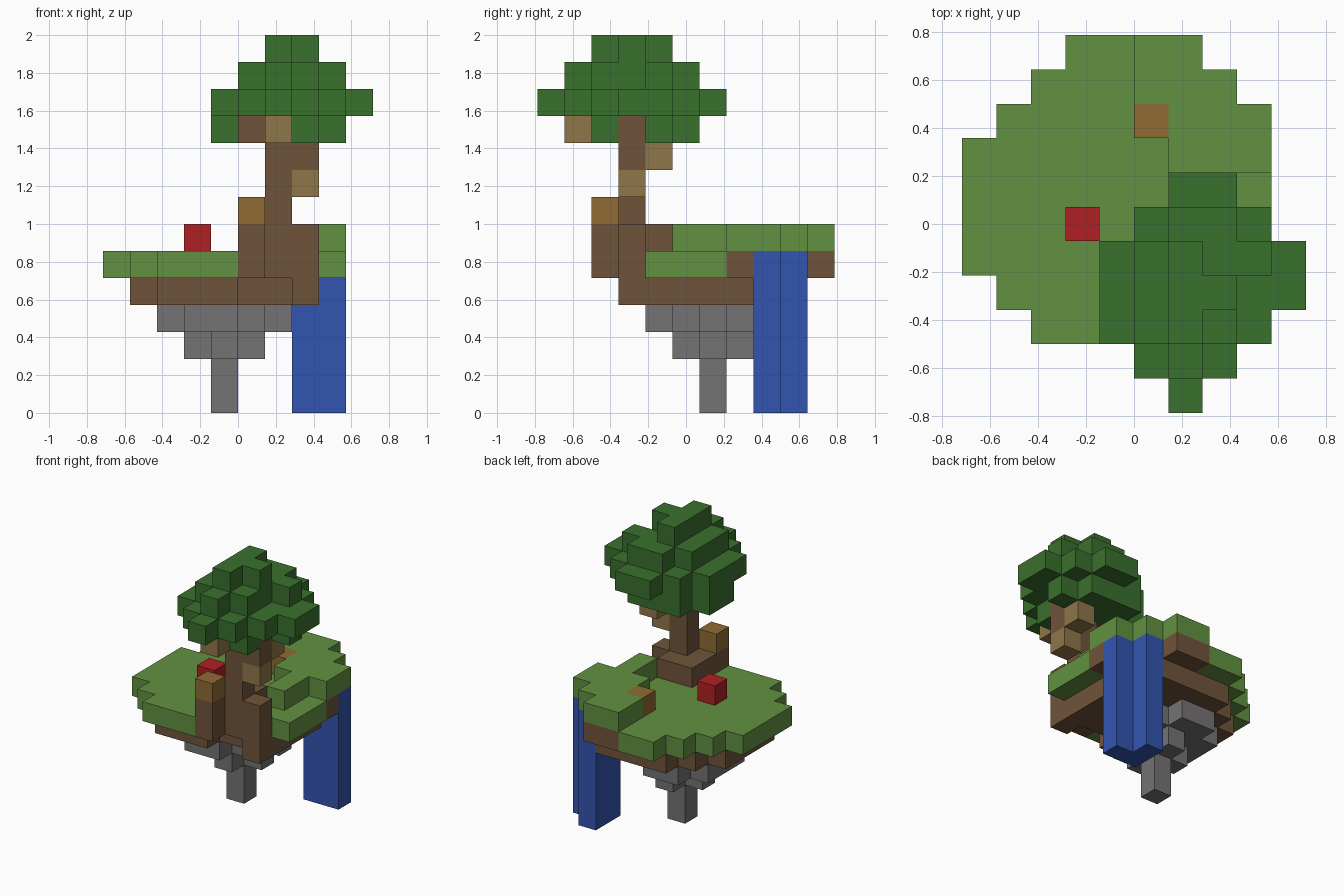
import bpy
import bmesh
from mathutils import Vector

if "Cube" in bpy.data.objects:
    bpy.data.objects.remove(bpy.data.objects["Cube"], do_unlink=True)

UNIT = 1 / 7                       # edge of one block
CENTRE = Vector((5, 5.5, 0))       # middle of the block grid
cells = {}                         # block position -> part name


def srgb(r, g, b):
    """Display colour to linear colour."""
    return tuple((c / 255 / 12.92) if c < 11 else ((c / 255 + 0.055) / 1.055) ** 2.4
                 for c in (r, g, b)) + (1.0,)


def material(name, colour):
    mat = bpy.data.materials.new(name)
    mat.use_nodes = True
    mat.diffuse_color = colour
    bsdf = mat.node_tree.nodes["Principled BSDF"]
    bsdf.inputs["Base Color"].default_value = colour
    bsdf.inputs["Roughness"].default_value = 0.9
    return mat


def layer(part, x, y, z, plan, height=1):
    """Stack blocks from a floor plan; rows run front to back."""
    for j, row in enumerate(plan.split()):
        for i, mark in enumerate(row):
            if mark == "#":
                for k in range(height):
                    cells[x + i, y + j, z + k] = part


# Rock: tapering underside with a hanging spike
layer("rock", 4, 6, 0, "#", height=2)
layer("rock", 3, 5, 2, ".#. ### .#.")
layer("rock", 2, 4, 3, ".##.. ####. ##### ####. .##..")

# Soil: broad disc, and the fill below the raised terrace
layer("soil", 1, 3, 4, ".###... ####### ####### ####### ####### .#####. ..####.")
layer("soil", 5, 4, 5, "##.. ..#. ..#. .### ##.. ##.. ##..")

# Grass: low meadow and raised terrace
layer("grass", 0, 2, 5, "..###.... .####.... #####..## #######.# #######.# "
                        "######... .####.... ..###.... ...##....")
layer("grass", 5, 5, 6, "..#. ..#. .### #### ###. ##..")

# Waterfall off the back corner
layer("waterfall", 7, 8, 0, "## #.", height=6)

# Trunk with roots, bending and branching into the crown
layer("trunk", 6, 3, 5, "#", height=5)
layer("trunk", 7, 3, 4, "#", height=3)
layer("trunk", 5, 2, 5, "# #", height=2)
layer("trunk", 5, 4, 6, "##")
layer("trunk", 7, 3, 9, "#")
layer("trunk", 5, 2, 10, "#.. ###")

# Pale bark knots and warm wood blocks
for spot in ((7, 3, 8), (7, 4, 9), (6, 1, 10)):
    layer("pale_bark", *spot, "#")
for spot in ((5, 2, 7), (5, 8, 6)):
    layer("warm_wood", *spot, "#")

# Leafy crown
layer("leaves", 4, 2, 10, "..##. #.... ##### .###.")
layer("leaves", 4, 0, 11, "..#... .###.. #####. ###### ###### .####. ..##..")
layer("leaves", 5, 1, 12, ".#.. ###. ###. #### .##.")
layer("leaves", 6, 2, 13, "#. ## #.")

# Red block on the meadow
layer("red_block", 3, 5, 6, "#")

COLOURS = {
    "rock": ("stone grey", (117, 115, 116)),
    "soil": ("earth brown", (112, 84, 58)),
    "trunk": ("earth brown", (112, 84, 58)),
    "grass": ("grass green", (98, 145, 65)),
    "waterfall": ("water blue", (51, 85, 177)),
    "pale_bark": ("pale brown", (143, 119, 73)),
    "warm_wood": ("warm brown", (144, 107, 51)),
    "leaves": ("leaf green", (58, 112, 45)),
    "red_block": ("red", (176, 32, 35)),
}

AXES = [Vector(a) for a in ((1, 0, 0), (0, 1, 0), (0, 0, 1))]


def build(part, mat):
    """Make one mesh from the exposed block faces of a part."""
    bm = bmesh.new()
    for cell, owner in cells.items():
        if owner != part:
            continue
        middle = Vector(cell) + Vector((0.5, 0.5, 0.5)) - CENTRE
        for a in range(3):
            for sign in (-1, 1):
                normal = AXES[a] * sign
                if tuple(int(c) for c in Vector(cell) + normal) in cells:
                    continue
                u = AXES[(a + 1) % 3]
                v = AXES[(a + 2) % 3] * sign
                corners = (-u - v, u - v, u + v, v - u)
                bm.faces.new([bm.verts.new((middle + (normal + c) / 2) * UNIT)
                              for c in corners])
    bmesh.ops.remove_doubles(bm, verts=bm.verts, dist=0.001)
    mesh = bpy.data.meshes.new(part)
    bm.to_mesh(mesh)
    bm.free()
    mesh.materials.append(mat)
    bpy.context.scene.collection.objects.link(bpy.data.objects.new(part, mesh))


mats = {}
for part, (name, rgb) in COLOURS.items():
    if name not in mats:
        mats[name] = material(name, srgb(*rgb))
    build(part, mats[name])
